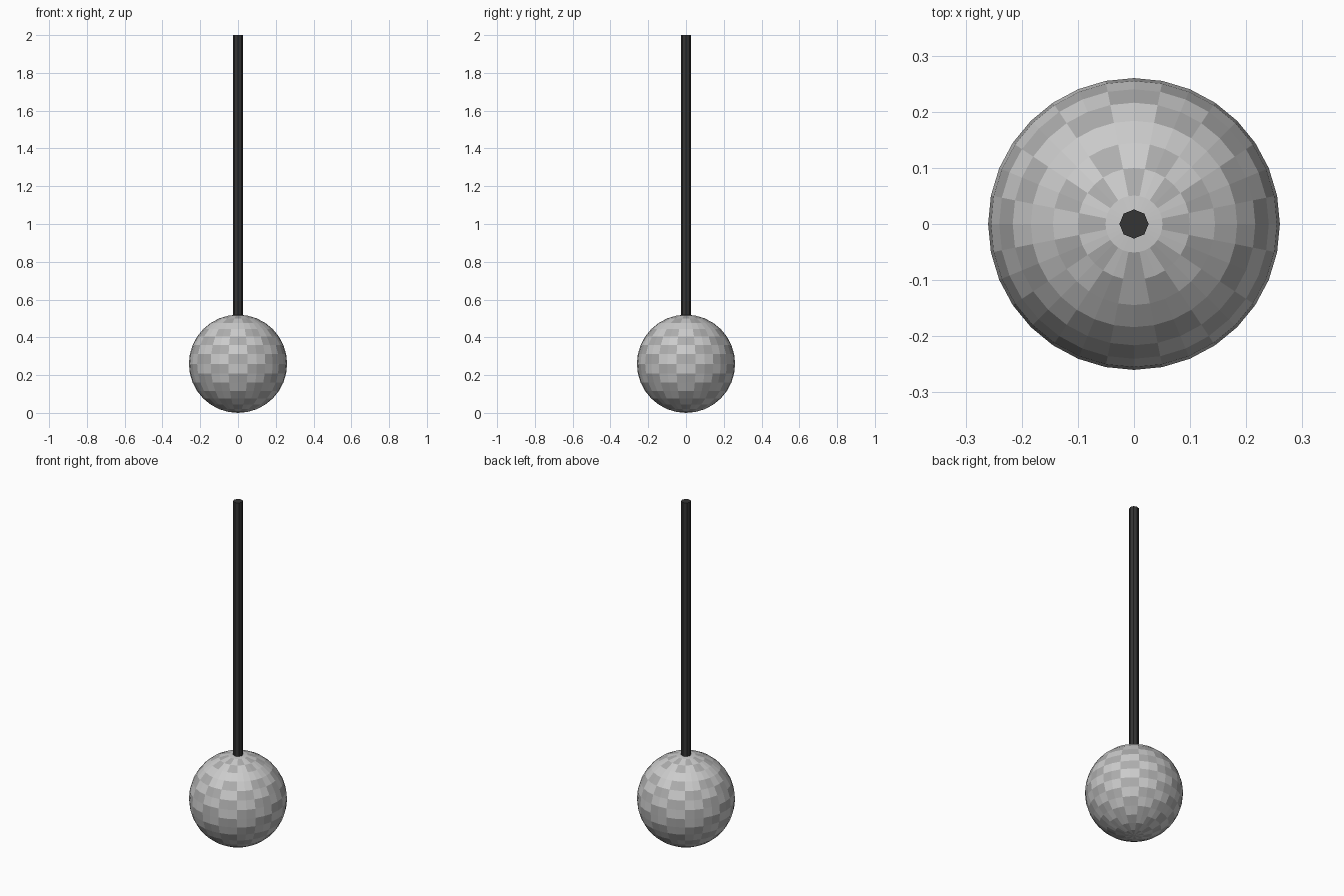
import bpy
from math import atan2, acos, pi, floor

if "Cube" in bpy.data.objects:
    bpy.data.objects.remove(bpy.data.objects["Cube"])

R = 0.26          # ball radius
ROD_R = 0.026     # rod radius
TOP = 2.0


def material(name, value):
    m = bpy.data.materials.new(name)
    m.diffuse_color = (value, value, value, 1)
    m.use_nodes = True
    m.node_tree.nodes["Principled BSDF"].inputs["Base Color"].default_value = m.diffuse_color
    return m


light = material("light_tile", 0.62)
dark = material("dark_tile", 0.42)
black = material("rod_black", 0.035)

# Faceted mirror ball: 32 segments, 16 rings, flat shaded
bpy.ops.mesh.primitive_uv_sphere_add(segments=32, ring_count=16, radius=R, location=(0, 0, R))
ball = bpy.context.object
ball.name = "mirror_ball"
ball.data.materials.append(light)
ball.data.materials.append(dark)

# Checker tiles: each one two segments wide and one ring tall
for p in ball.data.polygons:
    n = p.normal
    row = floor(acos(max(-1, min(1, n.z))) / (pi / 16))
    tile = floor((atan2(n.y, n.x) + pi / 2 + pi / 16) / (pi / 8))
    plain = row in (0, 3)
    p.material_index = 0 if plain else (row + tile) % 2

# Hanging rod, sunk slightly into the ball
bottom = 2 * R - 0.01
bpy.ops.mesh.primitive_cylinder_add(vertices=8, radius=ROD_R, depth=TOP - bottom,
                                    location=(0, 0, (TOP + bottom) / 2))
rod = bpy.context.object
rod.name = "hanging_rod"
rod.data.materials.append(black)
